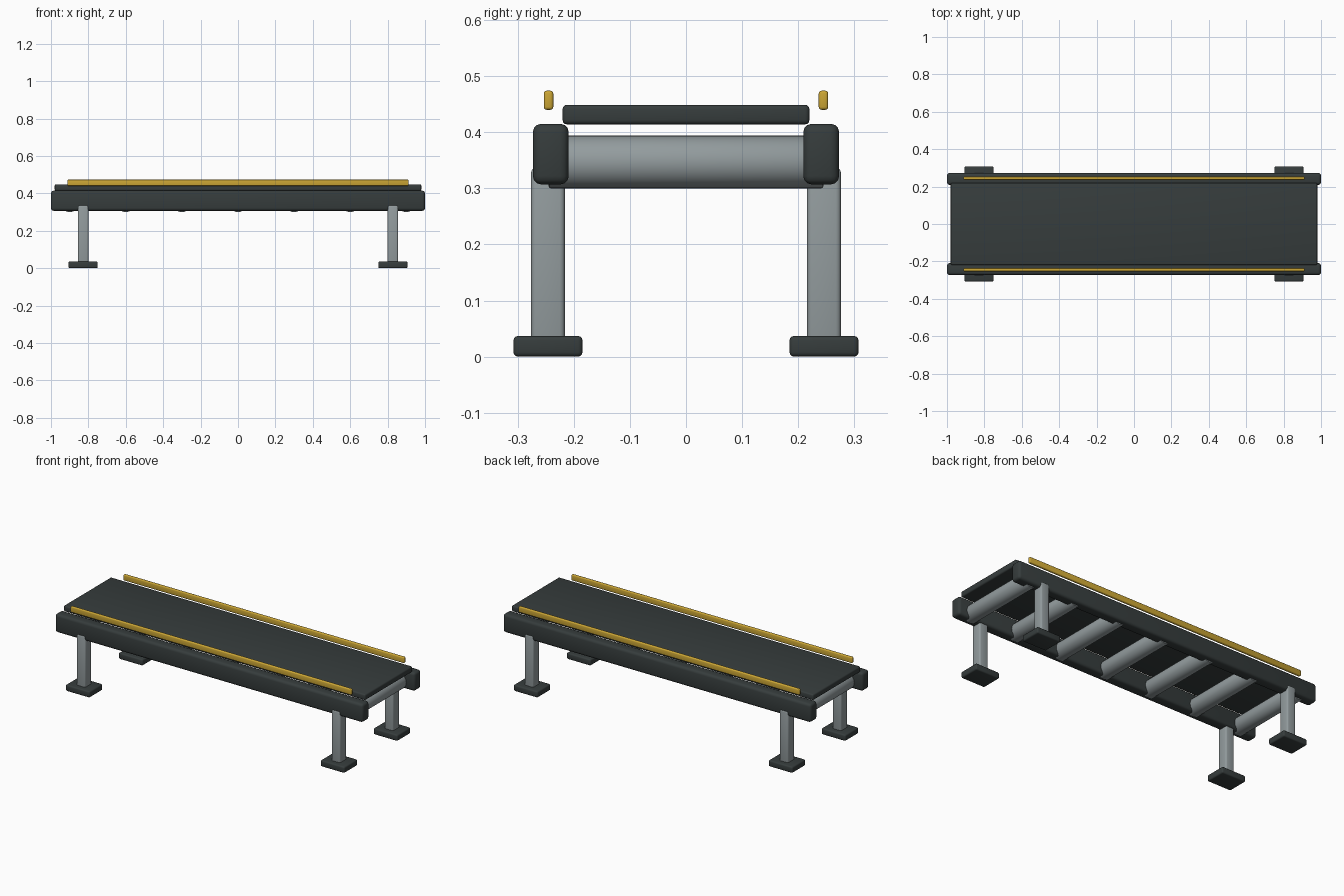
import bpy, math

if "Cube" in bpy.data.objects:
    bpy.data.objects.remove(bpy.data.objects["Cube"])


def material(name, rgb):
    m = bpy.data.materials.new(name)
    m.diffuse_color = (*rgb, 1)
    m.use_nodes = True
    m.node_tree.nodes["Principled BSDF"].inputs["Base Color"].default_value = m.diffuse_color
    return m


DARK = material("dark charcoal", (0.037, 0.046, 0.046))
STEEL = material("steel grey", (0.29, 0.33, 0.34))
YELLOW = material("safety yellow", (0.60, 0.38, 0.035))


def finish(ob, name, mat, bevel, segments=3):
    ob.name = name
    ob.data.materials.append(mat)
    mod = ob.modifiers.new("bevel", 'BEVEL')
    mod.width, mod.segments, mod.limit_method = bevel, segments, 'ANGLE'
    bpy.ops.object.modifier_apply(modifier=mod.name)
    bpy.ops.object.shade_smooth_by_angle(angle=math.radians(35))


def box(name, mat, x, y, z, bevel):
    """Rounded box spanning the given (min, max) ranges."""
    bpy.ops.mesh.primitive_cube_add(size=1, location=[sum(r) / 2 for r in (x, y, z)])
    ob = bpy.context.object
    ob.scale = [r[1] - r[0] for r in (x, y, z)]
    bpy.ops.object.transform_apply(location=False, rotation=False, scale=True)
    finish(ob, name, mat, bevel)


def around(c, w):
    return (c - w / 2, c + w / 2)


# Belt
box("belt", DARK, (-0.98, 0.98), (-0.22, 0.22), (0.414, 0.449), 0.008)

for side, s in (("front", -1), ("back", 1)):
    # Side rail and guide bar
    box(side + "_rail", DARK, (-1, 1), around(s * 0.241, 0.064), (0.307, 0.415), 0.015)
    box(side + "_guide", YELLOW, (-0.912, 0.912), around(s * 0.245, 0.017), (0.44, 0.474), 0.005)
    # Legs and feet
    for end, e in (("left", -1), ("right", 1)):
        box(f"{side}_{end}_leg", STEEL, around(e * 0.828, 0.056), around(s * 0.246, 0.06), (0.003, 0.337), 0.009)
        box(f"{side}_{end}_foot", DARK, around(e * 0.828, 0.156), around(s * 0.246, 0.123), (0.0, 0.037), 0.008)

# Rollers between the rails
for i in range(7):
    bpy.ops.mesh.primitive_cylinder_add(vertices=32, radius=0.047, depth=0.49,
                                        location=((i - 3) * 0.3, 0, 0.347),
                                        rotation=(math.pi / 2, 0, 0))
    finish(bpy.context.object, f"roller_{i + 1}", STEEL, 0.004, 2)
